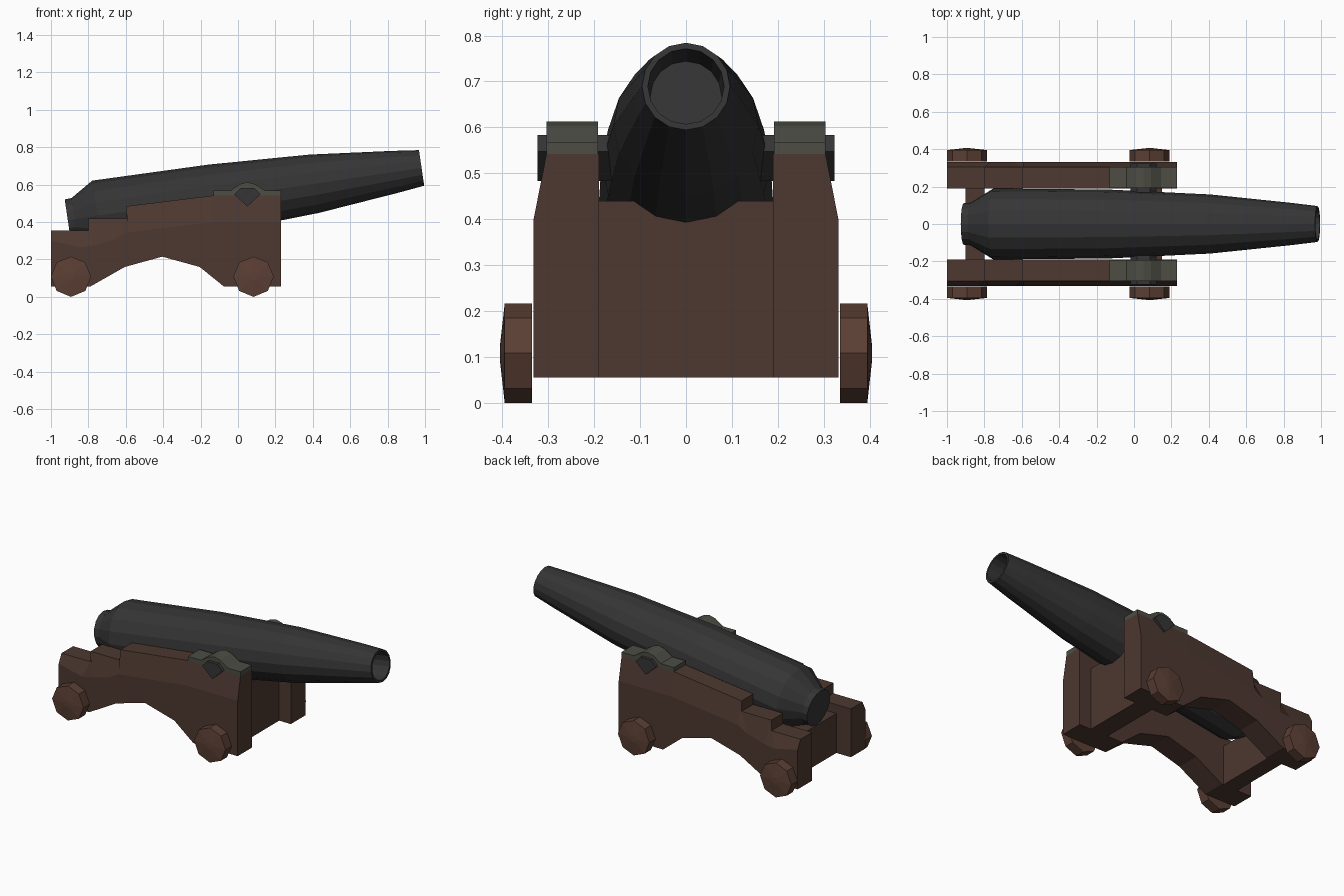
import bpy, bmesh
from math import sin, cos, pi, radians
from mathutils import Matrix, Vector

if "Cube" in bpy.data.objects:
    bpy.data.objects.remove(bpy.data.objects["Cube"])


def material(name, rgb):
    m = bpy.data.materials.new(name)
    m.diffuse_color = (*rgb, 1)
    m.use_nodes = True
    m.node_tree.nodes["Principled BSDF"].inputs["Base Color"].default_value = m.diffuse_color
    return m


WOOD = material("dark_wood", (0.075, 0.04, 0.03))
WHEEL = material("wheel_wood", (0.105, 0.05, 0.035))
IRON = material("black_iron", (0.035, 0.035, 0.035))
STRAP = material("strap_iron", (0.075, 0.075, 0.06))


def loft(name, rings, mat):
    """Skin a list of equal-length vertex rings and close both ends."""
    bm = bmesh.new()
    vs = [[bm.verts.new(p) for p in ring] for ring in rings]
    n = len(vs[0])
    for a, b in zip(vs, vs[1:]):
        for i in range(n):
            j = (i + 1) % n
            bm.faces.new((a[i], a[j], b[j], b[i]))
    bm.faces.new(vs[0][::-1])
    bm.faces.new(vs[-1])
    bmesh.ops.recalc_face_normals(bm, faces=bm.faces)
    me = bpy.data.meshes.new(name)
    bm.to_mesh(me)
    bm.free()
    me.materials.append(mat)
    ob = bpy.data.objects.new(name, me)
    bpy.context.collection.objects.link(ob)
    return ob


def at_y(profile, y):
    return [(x, y, z) for x, z in profile]


def mirror_y(ob):
    m = ob.modifiers.new("mirror", 'MIRROR')
    m.use_axis = (False, True, False)


def box(name, x0, x1, y, z0, z1, mat):
    prof = [(x0, z0), (x1, z0), (x1, z1), (x0, z1)]
    return loft(name, [at_y(prof, -y), at_y(prof, y)], mat)


# Barrel: (distance along axis, radius), ending inside the bore
profile = [(0, .112), (.037, .114), (.16, .19), (.786, .184), (1.331, .158),
           (1.77, .113), (1.912, .096), (1.912, .083), (1.76, .078)]
N = 16
barrel = loft("barrel", [[(t, r * sin(2 * pi * i / N), r * cos(2 * pi * i / N))
                          for i in range(N)] for t, r in profile], IRON)
barrel.data.transform(Matrix.Translation((-.91, 0, .41)) @ Matrix.Rotation(radians(-8.4), 4, 'Y'))

# Trunnion bar that carries the barrel
tr = [(-.02, .548), (.015, .583), (.085, .583), (.12, .548), (.05, .483)]
loft("trunnion", [at_y(tr, -.324), at_y(tr, .324)], IRON)

# Stepped side cheeks with a sloped outer shoulder
under = [(.23, .055), (-.075, .055), (-.205, .16), (-.405, .215), (-.605, .16), (-.79, .055), (-1, .055)]
top = [(-1, .355), (-.8, .355), (-.8, .42), (-.595, .42), (-.595, .485), (-.13, .542), (.23, .542)]
shoulder = [(-1, .30), (-.84, .265), (-.77, .275), (-.65, .31), (-.59, .345), (-.13, .40), (.23, .40)]
cheek = loft("side_cheek", [at_y(under + top, .19), at_y(under + top, .304),
                            at_y(under, .332) + at_y(shoulder, .332)], WOOD)
mirror_y(cheek)

# Cross pieces between the cheeks
box("front_transom", .03, .15, .19, .055, .44, WOOD)
box("rear_transom", -.9, -.8, .19, .055, .30, WOOD)

# Straps over the trunnion
cap = [(-.13, .54), (-.13, .568), (-.04, .568), (.01, .603), (.05, .613), (.09, .603),
       (.145, .568), (.23, .568), (.23, .54)]
strap = loft("trunnion_strap", [at_y(cap, .192), at_y(cap, .304)], STRAP)
mirror_y(strap)

# Eight-sided wheels with slightly domed outer faces
for name, x in (("rear_wheel", -.893), ("front_wheel", .083)):
    def ring(r, y):
        return [(x + r * sin(i * pi / 4), y, .108 + r * cos(i * pi / 4)) for i in range(8)]
    wheel = loft(name, [ring(.108, .335), ring(.108, .395), ring(.02, .405)], WHEEL)
    mirror_y(wheel)
